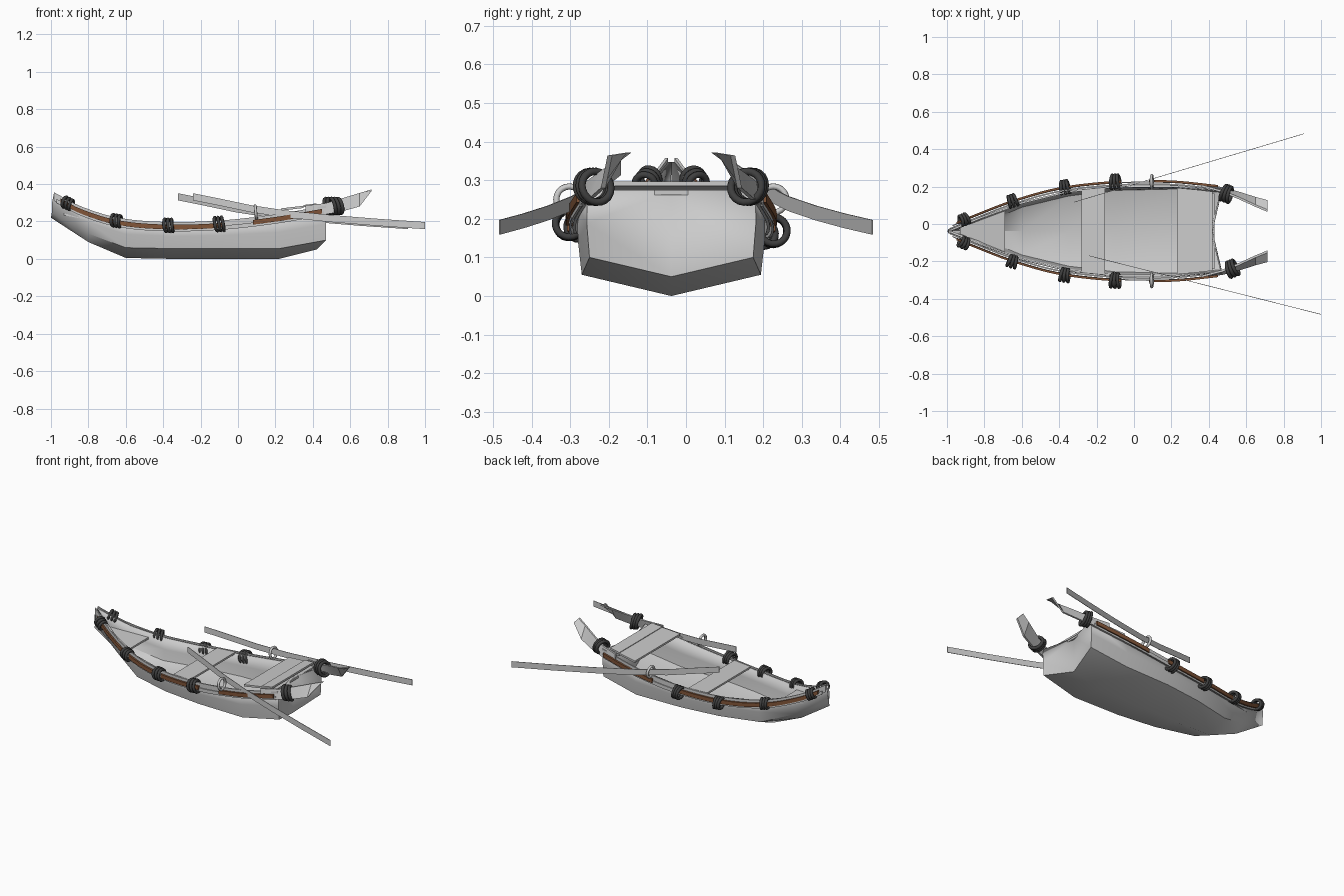
import bpy, bmesh, math
from mathutils import Vector

if "Cube" in bpy.data.objects:
    bpy.data.objects.remove(bpy.data.objects["Cube"])

CY = -0.038  # hull centreline


def mat(name, col):
    m = bpy.data.materials.new(name)
    m.diffuse_color = (*col, 1)
    m.use_nodes = True
    m.node_tree.nodes["Principled BSDF"].inputs["Base Color"].default_value = m.diffuse_color
    return m


BROWN = mat("brown_wood", (0.22, 0.09, 0.04))
DARK = mat("dark_rope", (0.05, 0.05, 0.05))


def finish(name, bm, material=None, angle=None):
    bmesh.ops.recalc_face_normals(bm, faces=bm.faces)
    me = bpy.data.meshes.new(name)
    bm.to_mesh(me)
    bm.free()
    ob = bpy.data.objects.new(name, me)
    bpy.context.collection.objects.link(ob)
    if material:
        me.materials.append(material)
    if angle:
        bpy.ops.object.select_all(action='DESELECT')
        ob.select_set(True)
        bpy.context.view_layer.objects.active = ob
        bpy.ops.object.shade_smooth_by_angle(angle=math.radians(angle))
    return ob


def loft(name, rings, material=None, angle=None):
    """Closed skin through equal-length rings, with end caps."""
    bm = bmesh.new()
    vs = [[bm.verts.new(p) for p in r] for r in rings]
    n = len(vs[0])
    for a, b in zip(vs, vs[1:]):
        for i in range(n):
            bm.faces.new((a[i], a[(i + 1) % n], b[(i + 1) % n], b[i]))
    bm.faces.new(vs[0])
    bm.faces.new(vs[-1])
    return finish(name, bm, material, angle)


# gunwale line: x, half width, height
SHEER = [(-0.99, 0.006, 0.35), (-0.85, 0.064, 0.275), (-0.65, 0.14, 0.212), (-0.4, 0.208, 0.188),
         (-0.1, 0.242, 0.195), (0.2, 0.245, 0.228), (0.47, 0.218, 0.275)]


def gunwale(x):
    k = max(i for i in range(len(SHEER) - 1) if i == 0 or SHEER[i][0] <= x)
    p = [SHEER[min(max(k + j, 0), len(SHEER) - 1)] for j in (-1, 0, 1, 2)]
    h = p[2][0] - p[1][0]
    t = (x - p[1][0]) / h
    out = []
    for c in (1, 2):
        m0 = (p[2][c] - p[0][c]) / (p[2][0] - p[0][0]) * h
        m1 = (p[3][c] - p[1][c]) / (p[3][0] - p[1][0]) * h
        out.append((2*t**3 - 3*t**2 + 1) * p[1][c] + (t**3 - 2*t**2 + t) * m0
                   + (3*t**2 - 2*t**3) * p[2][c] + (t**3 - t**2) * m1)
    return out


def span(a, b, n):
    return [a + (b - a) * i / n for i in range(n + 1)]


# hull: keel x, edge x, keel z, chine half width, chine z
stations = [(-1, -0.995, 0.22, 0.004, 0.25), (-0.8, -0.8, 0.09, 0.055, 0.135), (-0.6, -0.6, 0.005, 0.135, 0.06),
            (-0.35, -0.35, 0, 0.195, 0.055), (-0.1, -0.1, 0, 0.225, 0.055), (0.22, 0.22, 0, 0.232, 0.055),
            (0.42, 0.47, 0.05, 0.212, 0.10)]
bm = bmesh.new()
rows = []
for xk, xe, zk, hc, zc in stations:
    ht, zt = gunwale(max(xe, -0.985))
    half = [(xe, hc, zc), (xe, (hc + ht) / 2 + 0.004, (zc + zt) / 2), (max(xe, -0.985), ht, zt)]
    pts = [(x, CY - y, z) for x, y, z in half[::-1]] + [(xk, CY, zk)] + [(x, CY + y, z) for x, y, z in half]
    rows.append([bm.verts.new(p) for p in pts])
for a, b in zip(rows, rows[1:]):
    for i in range(6):
        bm.faces.new((a[i], a[i + 1], b[i + 1], b[i]))
top = bm.verts.new((0.42, CY, 0.275))
bm.faces.new(rows[-1][:4] + [top])
bm.faces.new(rows[-1][3:] + [top])
hull = finish("hull", bm, None, 40)
sol = hull.modifiers.new("thickness", 'SOLIDIFY')
sol.thickness = 0.01
# solid planking goes inward
hull.data.update()
if max(hull.data.polygons, key=lambda p: p.area).normal.z > 0.5:
    hull.data.flip_normals()
sol.offset = -1


def strip(name, xs, s, off, dz, height, thick, material=None):
    rings = []
    for x in xs:
        w, z = gunwale(x)
        y0, y1, z0 = w + off, w + off + thick, z + dz
        rings.append([(x, CY + s * y0, z0), (x, CY + s * y1, z0),
                      (x, CY + s * y1, z0 + height), (x, CY + s * y0, z0 + height)])
    return loft(name, rings, material, 35)


def board(name, x0, x1, inset, z0, z1, thick=0.012):
    """Plank across the boat, cut to the hull width."""
    rings = []
    for x, z in ((x0, z0), (x1, z1)):
        w = gunwale(x)[0] - inset
        rings.append([(x, CY - w, z), (x, CY + w, z), (x, CY + w, z - thick), (x, CY - w, z - thick)])
    return loft(name, rings)


board("bow_seat", -0.93, -0.69, 0.006, 0.245, 0.2)
board("middle_seat", -0.28, -0.155, 0.004, 0.197, 0.2)
board("stern_seat", 0.23, 0.35, 0.012, 0.27, 0.284)
board("stern_board", 0.35, 0.42, 0.012, 0.288, 0.297)
board("stern_ledge", 0.36, 0.43, 0.02, 0.27, 0.274)


def torus(bm, centre, axis, R, r, nu=20, nv=8):
    q = Vector((0, 0, 1)).rotation_difference(Vector(axis))
    vs = []
    for i in range(nu):
        a = 2 * math.pi * i / nu
        for j in range(nv):
            b = 2 * math.pi * j / nv
            d = R + r * math.cos(b)
            vs.append(bm.verts.new(Vector(centre) + q @ Vector((d * math.cos(a), d * math.sin(a), r * math.sin(b)))))
    for i in range(nu):
        for j in range(nv):
            k, l = (i + 1) % nu, (j + 1) % nv
            bm.faces.new((vs[i*nv + j], vs[k*nv + j], vs[k*nv + l], vs[i*nv + l]))


for s, side in ((-1, "near"), (1, "far")):
    drop = -0.018 if s > 0 else 0
    # layered gunwale rails and brown inlay
    strip(side + "_rail", span(-0.985, 0.47, 28), s, 0.0, -0.035, 0.045, 0.008)
    strip(side + "_outer_strip", span(-0.97, 0.46, 28), s, 0.012, -0.04, 0.022, 0.006)
    for i, (a, b) in enumerate(((-0.95, -0.66), (-0.64, -0.38), (-0.36, -0.07), (0.08, 0.45))):
        strip(f"{side}_brown_strip_{i}", span(a, b, 7), s, 0.014, -0.029, 0.025, 0.012, BROWN)

    # rope lashings
    for i, x in enumerate((-0.91, -0.65, -0.37, -0.1)):
        w, z = gunwale(x)
        w2, z2 = gunwale(x + 0.05)
        ax = Vector((0.05, s * (w2 - w), z2 - z)).normalized()
        c = Vector((x, CY + s * (w + 0.022), z - 0.008 + drop * (i > 1)))
        bm = bmesh.new()
        for k in (-1, 0, 1):
            tilt = Vector((0, 0.12 * k, 0.12))
            torus(bm, c + ax * 0.018 * k, ax + tilt, 0.027 + 0.003 * i, 0.009)
        finish(f"{side}_lashing_{i}", bm, DARK, 60)

    # curved horn beyond the stern
    tip = [(0.36, 0.236, 0.225, 0.285), (0.47, 0.215, 0.238, 0.298), (0.56, 0.185, 0.255, 0.325),
           (0.65, 0.150, 0.28, 0.352), (0.715, 0.128, 0.364, 0.372)]
    shift = -0.012 if s < 0 else 0.012
    rings = []
    for x, w, z0, z1 in tip:
        lean = 0.025 * (x - 0.36) / 0.35
        rings.append([(x, CY + s * (w + lean), z0), (x, CY + s * (w + lean + 0.012), z0),
                      (x, CY + s * (w - lean + 0.012), z1), (x, CY + s * (w - lean), z1)])
    loft(side + "_stern_horn", rings, None, 30)
    bm = bmesh.new()
    for k in (-1, 0, 1):
        xc = (0.495 if s > 0 else 0.525) + 0.016 * k
        torus(bm, (xc, CY + s * 0.2 - s * 0.006 * k, 0.283), (1, -0.35 * s + 0.1 * k, 0.25), 0.041, 0.01)
    finish(side + "_horn_lashing", bm, DARK, 60)

    # oar: thin bent blade, straight in plan
    x0, y0, x1, y1 = (-0.24, -0.17, 1.0, -0.483) if s < 0 else (-0.32, 0.117, 0.91, 0.483)
    rings = []
    for t, z in ((0, 0.332), (0.12, 0.302), (0.25, 0.268), (0.4, 0.24), (0.6, 0.215), (0.8, 0.195), (1, 0.178)):
        x, y, h = x0 + (x1 - x0) * t, y0 + (y1 - y0) * t, 0.019
        rings.append([(x, y - 0.0015, z - h), (x, y + 0.0015, z - h), (x, y + 0.0015, z + h), (x, y - 0.0015, z + h)])
    loft(side + "_oar", rings, None, 30)

    # oarlock ring
    bm = bmesh.new()
    torus(bm, (0.095, CY + s * 0.264, 0.25), (1, 0, 0.1), 0.034, 0.008)
    finish(side + "_oarlock", bm, None, 60)
